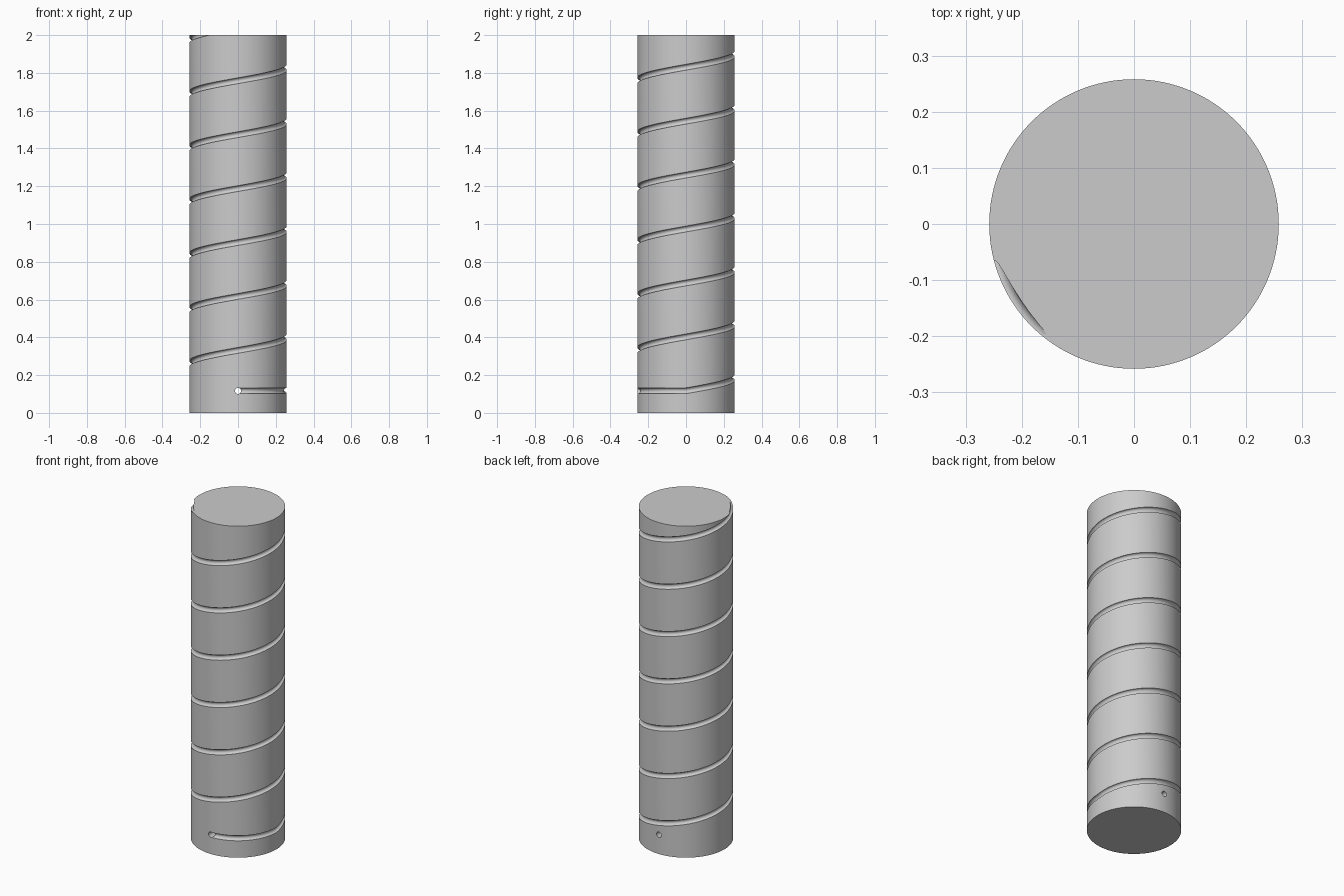
import bpy, bmesh
from math import sin, cos, pi, tau
from mathutils import Vector, Matrix

RADIUS, HEIGHT = 0.258, 2.0
PITCH, START_Z, GROOVE = 0.2855, 0.117, 0.0155

cube = bpy.data.objects.get("Cube")
if cube:
    bpy.data.objects.remove(cube, do_unlink=True)

grey = bpy.data.materials.new("plain_grey")
grey.use_nodes = True
colour = (0.6, 0.6, 0.6, 1)
grey.diffuse_color = colour
grey.node_tree.nodes["Principled BSDF"].inputs["Base Color"].default_value = colour


def make_object(name, bm):
    bmesh.ops.recalc_face_normals(bm, faces=bm.faces)
    mesh = bpy.data.meshes.new(name)
    bm.to_mesh(mesh)
    bm.free()
    mesh.materials.append(grey)
    obj = bpy.data.objects.new(name, mesh)
    bpy.context.collection.objects.link(obj)
    return obj


def cylinder(name, radius, depth, sides, matrix):
    bm = bmesh.new()
    bmesh.ops.create_cone(bm, cap_ends=True, segments=sides, radius1=radius,
                          radius2=radius, depth=depth, matrix=matrix)
    return make_object(name, bm)


def path_point(angle):
    # Level quarter turn at the front right, then a steady climb
    return Vector((cos(angle) * (RADIUS + 0.0004), sin(angle) * (RADIUS + 0.0004),
                   START_Z + PITCH * max(angle, 0) / tau))


def groove_cutter():
    bm = bmesh.new()
    sides, step = 20, tau / 90
    first = -pi / 2
    last = (HEIGHT + 0.06 - START_Z) / PITCH * tau
    rings = []
    for i in range(int((last - first) / step) + 1):
        a = first + i * step
        out = Vector((cos(a), sin(a), 0))
        tangent = (path_point(a + 0.01) - path_point(a - 0.01)).normalized()
        up = out.cross(tangent)
        rings.append([bm.verts.new(path_point(a) + GROOVE * (
            out * cos(tau * (k + 0.5) / sides) + up * sin(tau * (k + 0.5) / sides)))
            for k in range(sides)])
    for r, s in zip(rings, rings[1:]):
        for k in range(sides):
            n = (k + 1) % sides
            bm.faces.new((r[k], r[n], s[n], s[k]))
    bm.faces.new(rings[0])
    bm.faces.new(rings[-1])
    return make_object("groove_cutter", bm)


# Solid rod
rod = cylinder("grooved_rod", RADIUS, HEIGHT, 128, Matrix.Translation((0, 0, HEIGHT / 2)))

# Spiral groove and the cross hole where it begins
cutters = [groove_cutter(),
           cylinder("hole_cutter", 0.0162, 1, 24,
                    Matrix.Translation((0, 0, START_Z)) @ Matrix.Rotation(pi / 2, 4, "X"))]

bpy.ops.object.select_all(action="DESELECT")
bpy.context.view_layer.objects.active = rod
rod.select_set(True)
for cutter in cutters:
    mod = rod.modifiers.new(cutter.name, "BOOLEAN")
    mod.operation = "DIFFERENCE"
    mod.solver = "EXACT"
    mod.object = cutter
    bpy.ops.object.modifier_apply(modifier=mod.name)
    bpy.data.objects.remove(cutter, do_unlink=True)

bpy.ops.object.shade_smooth_by_angle(angle=pi / 6)
